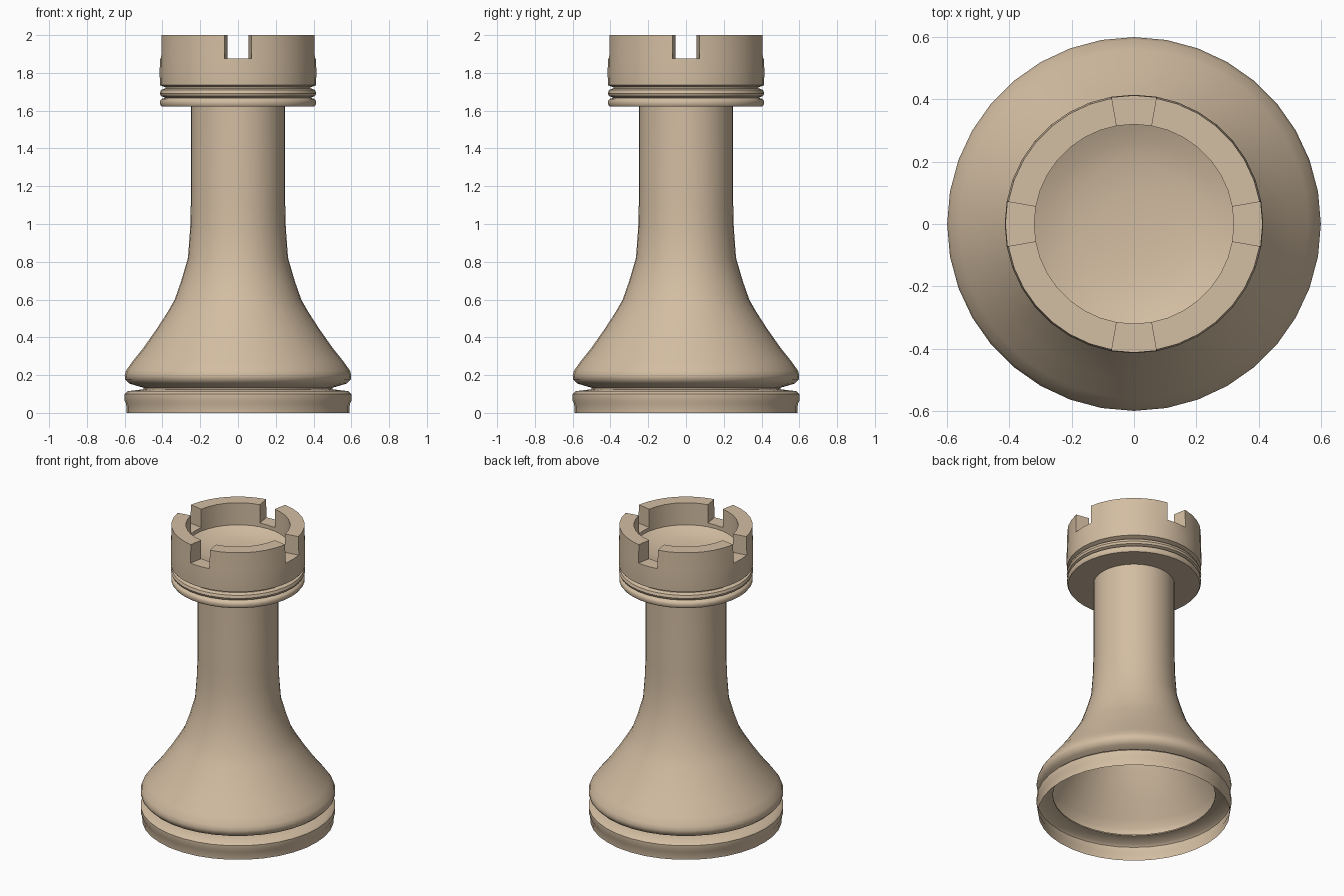
import bpy, bmesh, math

if "Cube" in bpy.data.objects:
    bpy.data.objects.remove(bpy.data.objects["Cube"])

SEG = 36  # 10 degrees per segment; each notch spans two segments

mat = bpy.data.materials.new("warm tan")
mat.diffuse_color = (0.65, 0.51, 0.36, 1)
mat.use_nodes = True
mat.node_tree.nodes["Principled BSDF"].inputs["Base Color"].default_value = mat.diffuse_color


def ring(bm, r, z):
    return [bm.verts.new((r * math.cos(2 * math.pi * i / SEG),
                          r * math.sin(2 * math.pi * i / SEG), z)) for i in range(SEG)]


def bridge(bm, a, b, segs=range(SEG)):
    for i in segs:
        j = (i + 1) % SEG
        bm.faces.new((a[i], a[j], b[j], b[i]))


def lathe(bm, profile):
    rings = [ring(bm, r, z) for r, z in profile]
    for a, b in zip(rings, rings[1:]):
        bridge(bm, a, b)
    return rings


def finish(bm, name):
    me = bpy.data.meshes.new(name)
    bm.to_mesh(me)
    bm.free()
    me.materials.append(mat)
    ob = bpy.data.objects.new(name, me)
    bpy.context.collection.objects.link(ob)
    bpy.ops.object.select_all(action='DESELECT')
    ob.select_set(True)
    bpy.context.view_layer.objects.active = ob
    bpy.ops.object.shade_smooth_by_angle(angle=math.radians(40))


# Base and column: open shell with a grooved foot
bm = bmesh.new()
lathe(bm, [(.59, 0), (.592, .048), (.6, .065), (.6, .1), (.585, .115), (.5, .125),
           (.5, .133), (.575, .155), (.597, .178), (.6, .2), (.592, .225), (.56, .27),
           (.5, .345), (.43, .445), (.375, .53), (.335, .6), (.3, .7), (.265, .82),
           (.253, .98), (.25, 1.1), (.25, 1.625)])
finish(bm, "base_and_column")

# Head: collar rings and outer wall, then battlements and the dished floor
bm = bmesh.new()
outer = lathe(bm, [(.25, 1.622), (.405, 1.622), (.412, 1.632), (.412, 1.652), (.405, 1.662),
                   (.385, 1.668), (.408, 1.678), (.414, 1.692), (.408, 1.71), (.385, 1.718),
                   (.385, 1.724), (.413, 1.735), (.415, 1.8), (.413, 1.875)])[-1]
dish = lathe(bm, [(.32, 1.875), (.32, 1.85), (.27, 1.828), (.2, 1.81), (.1, 1.801)])
inner = dish[0]
centre = bm.verts.new((0, 0, 1.798))
for i in range(SEG):
    bm.faces.new((dish[-1][i], dish[-1][(i + 1) % SEG], centre))
outer_top, inner_top = ring(bm, .41, 2), ring(bm, .32, 2)
notch = {(k * 9 + d) % SEG for k in range(4) for d in (-1, 0)}
solid = [i for i in range(SEG) if i not in notch]
bridge(bm, outer, inner, notch)
bridge(bm, outer, outer_top, solid)
bridge(bm, outer_top, inner_top, solid)
bridge(bm, inner_top, inner, solid)
for k in range(4):  # radial side walls of the notches
    for d in (-1, 1):
        i = (k * 9 + d) % SEG
        bm.faces.new((outer[i], inner[i], inner_top[i], outer_top[i]))
loose = [v for v in bm.verts if not v.link_faces]
bmesh.ops.delete(bm, geom=loose, context='VERTS')
bmesh.ops.recalc_face_normals(bm, faces=bm.faces)
finish(bm, "battlement_head")
